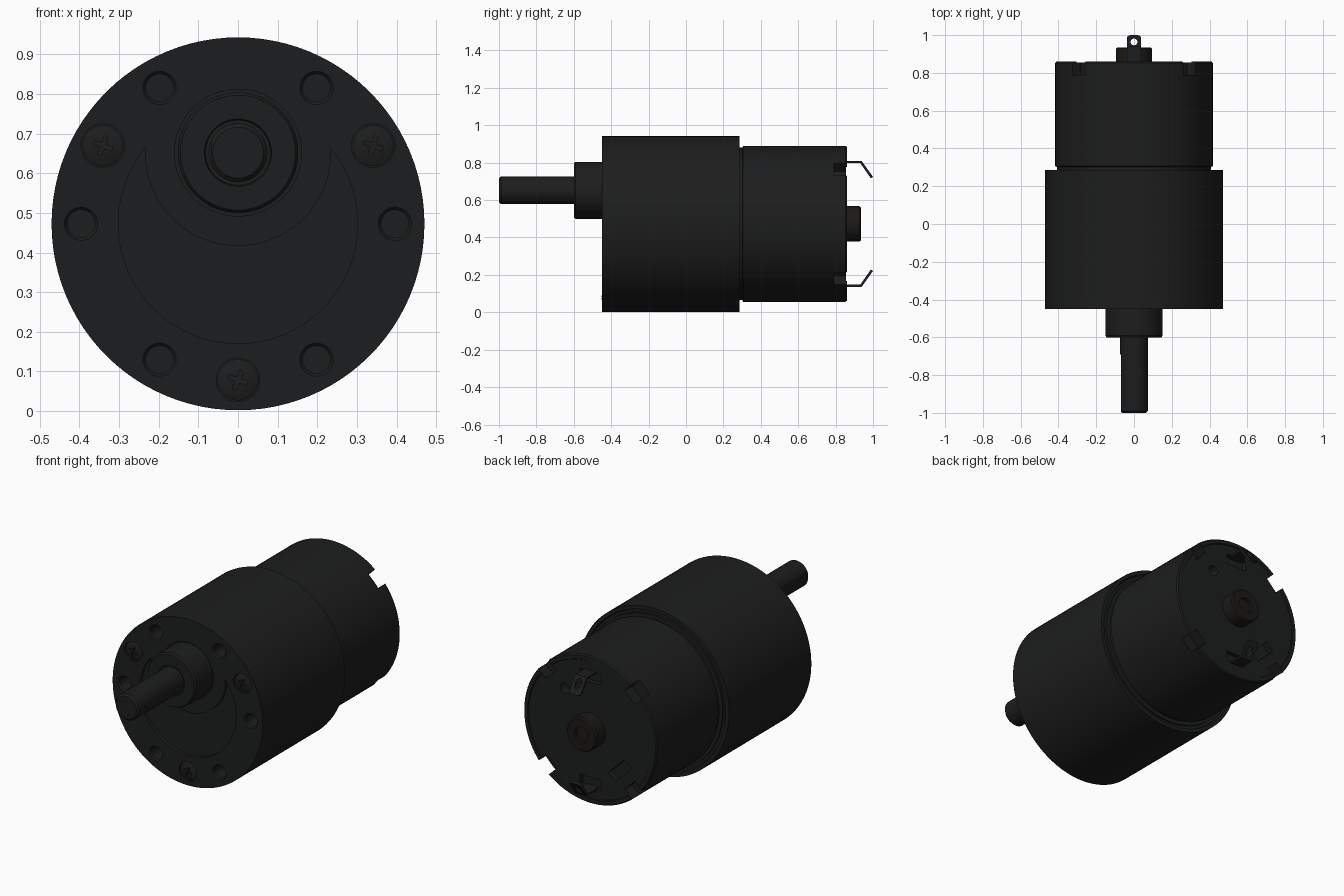
import bpy, bmesh
from math import sin, cos, pi, radians
from mathutils import Matrix

if "Cube" in bpy.data.objects:
    bpy.data.objects.remove(bpy.data.objects["Cube"])

CZ = 0.4725   # height of the main axis
SZ = 0.652    # height of the output shaft axis


def material(name, color):
    m = bpy.data.materials.new(name)
    m.diffuse_color = (*color, 1)
    m.use_nodes = True
    m.node_tree.nodes["Principled BSDF"].inputs["Base Color"].default_value = m.diffuse_color
    return m


BLACK = material("black_metal", (0.012, 0.0125, 0.013))
PLASTIC = material("black_plastic", (0.011, 0.010, 0.009))


def finish(name, bm, mat=BLACK):
    bmesh.ops.recalc_face_normals(bm, faces=bm.faces)
    me = bpy.data.meshes.new(name)
    bm.to_mesh(me)
    bm.free()
    ob = bpy.data.objects.new(name, me)
    me.materials.append(mat)
    bpy.context.collection.objects.link(ob)
    return ob


def lathe(name, profile, x=0, z=CZ, segs=64, mat=BLACK):
    """Spin (radius, y) points around an axis parallel to y."""
    bm = bmesh.new()
    vs = [bm.verts.new((x + r, y, z)) for r, y in profile]
    es = [bm.edges.new(p) for p in zip(vs, vs[1:])]
    bmesh.ops.spin(bm, geom=vs + es, angle=2 * pi, steps=segs,
                   axis=(0, 1, 0), cent=(x, 0, z))
    bmesh.ops.remove_doubles(bm, verts=bm.verts, dist=1e-5)
    return finish(name, bm, mat)


def box(name, size, center, turn=0):
    """Box turned around the y direction."""
    bm = bmesh.new()
    m = (Matrix.Translation(center) @ Matrix.Rotation(turn, 4, 'Y')
         @ Matrix.Diagonal((*size, 1)))
    bmesh.ops.create_cube(bm, size=1, matrix=m)
    return finish(name, bm)


def extrude(name, points, vec, mat=BLACK):
    bm = bmesh.new()
    f = bm.faces.new([bm.verts.new(p) for p in points])
    ext = bmesh.ops.extrude_face_region(bm, geom=[f], use_keep_orig=True)
    bmesh.ops.translate(bm, vec=vec, verts=[
        g for g in ext["geom"] if isinstance(g, bmesh.types.BMVert)])
    return finish(name, bm, mat)


def cut(ob, cutter):
    cutter.hide_render = True
    mod = ob.modifiers.new("cut", 'BOOLEAN')
    mod.operation, mod.solver, mod.object = 'DIFFERENCE', 'EXACT', cutter
    bpy.context.view_layer.objects.active = ob
    bpy.ops.object.modifier_apply(modifier=mod.name)
    bpy.data.objects.remove(cutter)


def arc(cz, r, a0, a1, n, y):
    angles = [radians(a0 + (a1 - a0) * i / n) for i in range(n + 1)]
    return [(r * cos(a), y, cz + r * sin(a)) for a in angles]


def polar(r, deg):
    return r * cos(radians(deg)), CZ + r * sin(radians(deg))


# Gearbox housing, with a stepped rim behind
gearbox = lathe("gearbox", [(0, -.45), (.4705, -.45), (.4705, .287), (.45, .287),
                            (.445, .275), (.43, .275), (.43, .287), (0, .287)], segs=96)

# Crescent recess in the front face
crescent = arc(CZ, .302, 39.4, -219.4, 64, -.50) + arc(SZ, .235, 177, 363, 48, -.50)[1:-1]
cut(gearbox, extrude("crescent_cutter", crescent, (0, .07, 0)))

# Shallow ring around the shaft boss
cut(gearbox, lathe("ring_cutter", [(0, -.5), (.16, -.5), (.16, -.44), (0, -.44)], z=SZ))

# Six mounting holes
for i in range(6):
    x, z = polar(.396, 60 * i)
    cut(gearbox, lathe("hole_cutter", [(0, -.47), (.042, -.47), (.042, -.45), (.035, -.442),
                                       (.035, -.36), (0, -.36)], x, z, 32))

# Three sunken screws with cross slots
for i, deg in enumerate((30, 150, 270)):
    x, z = polar(.394, deg)
    cut(gearbox, lathe("seat_cutter", [(0, -.5), (.055, -.5), (.055, -.435), (0, -.435)], x, z, 32))
    screw = lathe(f"screw_{i + 1}", [(0, -.451), (.02, -.450), (.038, -.447), (.052, -.441),
                                     (.052, -.425), (0, -.425)], x, z, 32)
    for turn in (.35, .35 + pi / 2):
        cut(screw, box("slot_cutter", (.05, .03, .011), (x, -.452, z), turn))

# Output boss and shaft with a flat
lathe("shaft_boss", [(0, -.43), (.152, -.43), (.152, -.59), (.145, -.60), (.085, -.60),
                     (.082, -.59), (0, -.59)], z=SZ)
shaft = lathe("output_shaft", [(0, -.5), (.074, -.5), (.074, -.99), (.064, -1), (0, -1)],
              z=SZ, segs=48)
cut(shaft, box("flat_cutter", (.1, .4, .3), (-.118, -.89, SZ)))

# Motor can with a small step at its base and a seated end cap
motor = lathe("motor_can", [(0, .26), (.408, .26), (.408, .302), (.417, .306), (.417, .852),
                            (.411, .86), (.39, .86), (.387, .855), (0, .855)], segs=96)
for deg in (45, 135, 225, 315):
    x, z = polar(.41, deg)
    cut(motor, box("notch_cutter", (.12, .2, .09), (x, .89, z), -radians(deg)))

# Vents and terminal openings in the end cap
x, z = polar(.25, 50)
cut(motor, lathe("round_vent_cutter", [(0, .80), (.03, .80), (.03, .9), (0, .9)], x, z, 24))
x, z = polar(.26, 225)
cut(motor, box("long_vent_cutter", (.06, .12, .14), (x, .88, z), -radians(225)))
for s in (1, -1):
    cut(motor, box("terminal_opening_cutter", (.13, .08, .06), (0, .87, CZ + s * .30)))

# Rear bearing boss
lathe("rear_bearing", [(0, .84), (.095, .84), (.095, .928), (.088, .935), (.045, .935),
                       (.045, .915), (0, .915)], segs=48, mat=PLASTIC)

# Bent terminals with solder holes
strip = [(.80, .797), (.932, .797), (.988, .717), (1.0, .724), (.939, .809), (.80, .809)]
for name, s in (("top_terminal", 1), ("bottom_terminal", -1)):
    pts = [(-.036, y, CZ + s * (z - CZ)) for y, z in strip]
    tab = extrude(name, pts, (.072, 0, 0))
    bm = bmesh.new()
    bm.from_mesh(tab.data)
    tips = [e for e in bm.edges if all(v.co.y > .98 for v in e.verts) and e.calc_length() < .03]
    bmesh.ops.bevel(bm, geom=tips, offset=.02, segments=4, profile=.5, affect='EDGES')
    bm.to_mesh(tab.data)
    bm.free()
    bm = bmesh.new()
    bmesh.ops.create_cone(bm, cap_ends=True, segments=20, radius1=.018, radius2=.018, depth=.3,
                          matrix=Matrix.Translation((0, .964, CZ + s * .29)))
    cut(tab, finish("solder_hole_cutter", bm))

# Smooth shading with sharp edges kept
bpy.ops.object.select_all(action='SELECT')
bpy.ops.object.shade_smooth_by_angle(angle=radians(30))
